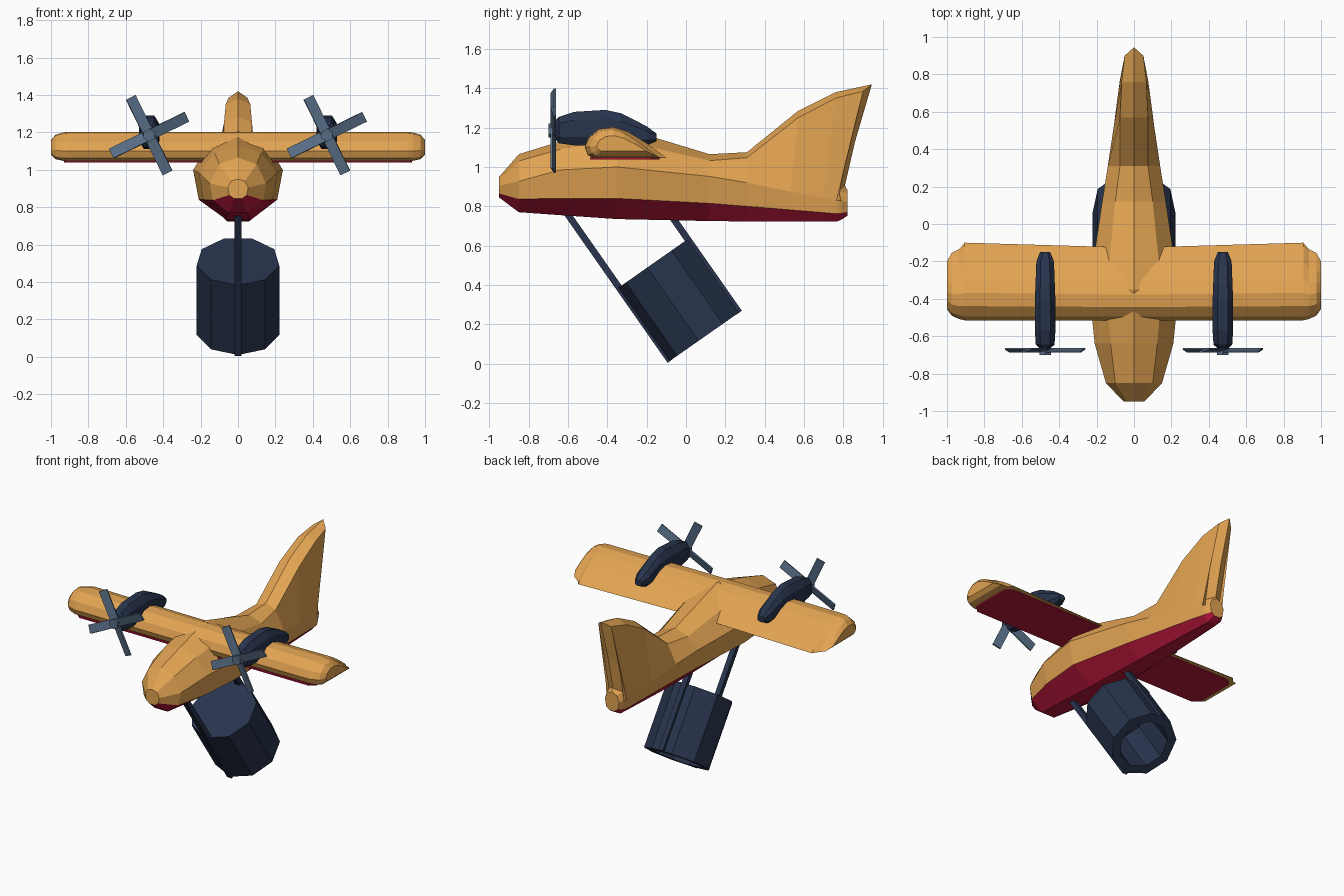
import bpy, bmesh, math
from mathutils import Matrix, Vector

if "Cube" in bpy.data.objects:
    bpy.data.objects.remove(bpy.data.objects["Cube"])


def material(name, rgb):
    m = bpy.data.materials.new(name)
    m.diffuse_color = (*rgb, 1)
    m.use_nodes = True
    m.node_tree.nodes["Principled BSDF"].inputs["Base Color"].default_value = m.diffuse_color
    return m


ORANGE = material("warm_orange", (0.76, 0.37, 0.085))
RED = material("dark_red", (0.50, 0.009, 0.045))
NAVY = material("dark_navy", (0.021, 0.034, 0.073))
SLATE = material("slate_blue", (0.095, 0.152, 0.235))


def finish(name, bm, mats):
    bmesh.ops.recalc_face_normals(bm, faces=bm.faces)
    me = bpy.data.meshes.new(name)
    bm.to_mesh(me)
    bm.free()
    for m in mats:
        me.materials.append(m)
    ob = bpy.data.objects.new(name, me)
    bpy.context.collection.objects.link(ob)
    return ob


def loft(rings, red_sides=()):
    """Skin closed rings of equal length; chosen ring segments get slot 1."""
    bm = bmesh.new()
    vs = [[bm.verts.new(p) for p in r] for r in rings]
    n = len(rings[0])
    for a, b in zip(vs, vs[1:]):
        for i in range(n):
            j = (i + 1) % n
            f = bm.faces.new((a[i], a[j], b[j], b[i]))
            f.material_index = 1 if i in red_sides else 0
    bm.faces.new(vs[0])
    bm.faces.new(vs[-1])
    return bm


def add_box(bm, size, mat):
    bmesh.ops.create_cube(bm, size=1, matrix=mat @ Matrix.Diagonal((*size, 1)))


# Fuselage: nine-sided rings (top, then upper / mid / low / bottom per side)
def ring(top, *side):
    right = [Vector(p) for p in side]
    left = [Vector((-p.x, p.y, p.z)) for p in reversed(right)]
    return [Vector((0, *top))] + right + left


def station(y, top, *xz):
    return ring((y, top), *[(x, y, z) for x, z in xz])


body = [
    station(-0.95, 0.95, (0.036, 0.94), (0.055, 0.905), (0.047, 0.865), (0.02, 0.845)),
    station(-0.85, 1.065, (0.10, 1.03), (0.15, 0.927), (0.135, 0.837), (0.05, 0.77)),
    station(-0.64, 1.13, (0.125, 1.09), (0.21, 0.985), (0.185, 0.84), (0.06, 0.755)),
    station(-0.35, 1.207, (0.148, 1.14), (0.24, 1.0), (0.21, 0.84), (0.065, 0.735)),
    station(0.12, 1.065, (0.10, 1.032), (0.17, 0.952), (0.15, 0.815), (0.06, 0.725)),
    station(0.31, 1.075, (0.075, 1.047), (0.14, 0.92), (0.125, 0.80), (0.055, 0.723)),
    # the rings sweep upward and back into the tail fin
    ring((0.57, 1.285), (0.075, 0.57, 1.25), (0.107, 0.53, 0.875), (0.10, 0.53, 0.782), (0.045, 0.53, 0.723)),
    ring((0.76, 1.38), (0.066, 0.76, 1.35), (0.085, 0.70, 0.845), (0.08, 0.70, 0.768), (0.037, 0.70, 0.723)),
    ring((0.945, 1.42), (0.05, 0.90, 1.385), (0.076, 0.765, 0.83), (0.07, 0.765, 0.762), (0.033, 0.765, 0.723)),
    # and back down the rear edge of the fin to the tail end
    ring((0.86, 1.13), (0.058, 0.82, 1.10), (0.074, 0.775, 0.829), (0.068, 0.775, 0.763), (0.032, 0.775, 0.725)),
    ring((0.808, 0.905), (0.055, 0.775, 0.88), (0.070, 0.79, 0.828), (0.062, 0.79, 0.765), (0.028, 0.79, 0.732)),
    ring((0.82, 0.885), (0.038, 0.82, 0.867), (0.055, 0.82, 0.825), (0.045, 0.82, 0.772), (0.02, 0.82, 0.752)),
]
finish("fuselage_and_fin", loft(body, red_sides=(3, 4, 5)), (ORANGE, RED))

# Wing: aerofoil section lofted across the span with rounded tips
foil = [(-0.105, 1.045), (-0.125, 1.062), (-0.21, 1.125), (-0.30, 1.18), (-0.37, 1.203),
        (-0.44, 1.195), (-0.495, 1.15), (-0.515, 1.10), (-0.50, 1.062), (-0.475, 1.047)]


def wing_ring(x, lead, trail, zs):
    k = (trail - lead) / 0.41
    return [(x, lead + (y + 0.515) * k, 1.115 + (z - 1.115) * zs) for y, z in foil]


span = [(0.15, -0.515, -0.122, 1), (0.905, -0.515, -0.1, 1), (0.935, -0.508, -0.135, 0.96),
        (0.975, -0.49, -0.155, 0.83), (1.0, -0.455, -0.20, 0.5)]
span = [(-x, *r) for x, *r in reversed(span)] + span
finish("wing", loft([wing_ring(*s) for s in span]), (ORANGE,))

# Painted panel under the wing
outline = [(0.89, -0.135), (0.93, -0.175), (0.93, -0.45), (0.89, -0.488)]
outline += [(-x, y) for x, y in reversed(outline)]
finish("wing_underside", loft([[(x, y, z) for x, y in outline] for z in (1.038, 1.0475)]), (RED,))

# Engine pods and propellers, one per side
pod = [(-0.665, 0.028, 1.14, 1.235), (-0.645, 0.05, 1.12, 1.255), (-0.57, 0.055, 1.11, 1.28),
       (-0.41, 0.055, 1.11, 1.29), (-0.33, 0.052, 1.11, 1.273), (-0.20, 0.047, 1.11, 1.207),
       (-0.15, 0.027, 1.13, 1.17)]


def pod_ring(cx, y, w, lo, hi):
    c = (hi - lo) * 0.25
    half = [(w * 0.5, hi), (w, hi - c), (w, lo + c), (w * 0.5, lo)]
    return [(cx + x, y, z) for x, z in half] + [(cx - x, y, z) for x, z in reversed(half)]


for side, cx in (("left", -0.475), ("right", 0.475)):
    finish("engine_pod_" + side, loft([pod_ring(cx, *s) for s in pod]), (NAVY,))

    bm = bmesh.new()
    hub = Matrix.Translation((cx, -0.675, 1.185))
    bmesh.ops.create_cone(bm, cap_ends=True, segments=6, radius1=0.035, radius2=0.035, depth=0.05,
                          matrix=hub @ Matrix.Rotation(math.pi / 2, 4, 'X'))
    for k in range(4):
        spin = Matrix.Rotation(-math.radians(26 + 90 * k), 4, 'Y')
        pitch = Matrix.Rotation(math.radians(17), 4, 'X')
        add_box(bm, (0.225, 0.01, 0.058), hub @ spin @ Matrix.Translation((0.1125, 0, 0)) @ pitch)
    finish("propeller_" + side, bm, (SLATE,))

# Hanging drum: nine-sided, tilted, open at the lower end
tilt = math.radians(55)
axis = Vector((0, math.cos(tilt), -math.sin(tilt)))
out = Vector((0, math.sin(tilt), math.cos(tilt)))
top_centre = Vector((0, -0.165, 0.511))


def drum_ring(dist, r):
    return [top_centre + axis * dist - out * r * math.cos(t) + Vector((r * math.sin(t), 0, 0))
            for t in (math.tau * k / 9 for k in range(9))]


finish("hanging_drum", loft([drum_ring(0, 0.224), drum_ring(0.455, 0.224),
                             drum_ring(0.455, 0.165), drum_ring(0.08, 0.165)]), (NAVY,))

# Two struts carrying the drum, running down its outside
for name, off, start, end in (("front_strut", -0.215, -0.47, 0.456), ("rear_strut", 0.212, -0.16, 0.456)):
    bm = bmesh.new()
    mid = top_centre + out * off + axis * (start + end) / 2
    turn = Matrix((Vector((1, 0, 0)), out, axis)).transposed().to_4x4()
    add_box(bm, (0.036, 0.034, end - start), Matrix.Translation(mid) @ turn)
    finish(name, bm, (NAVY,))
